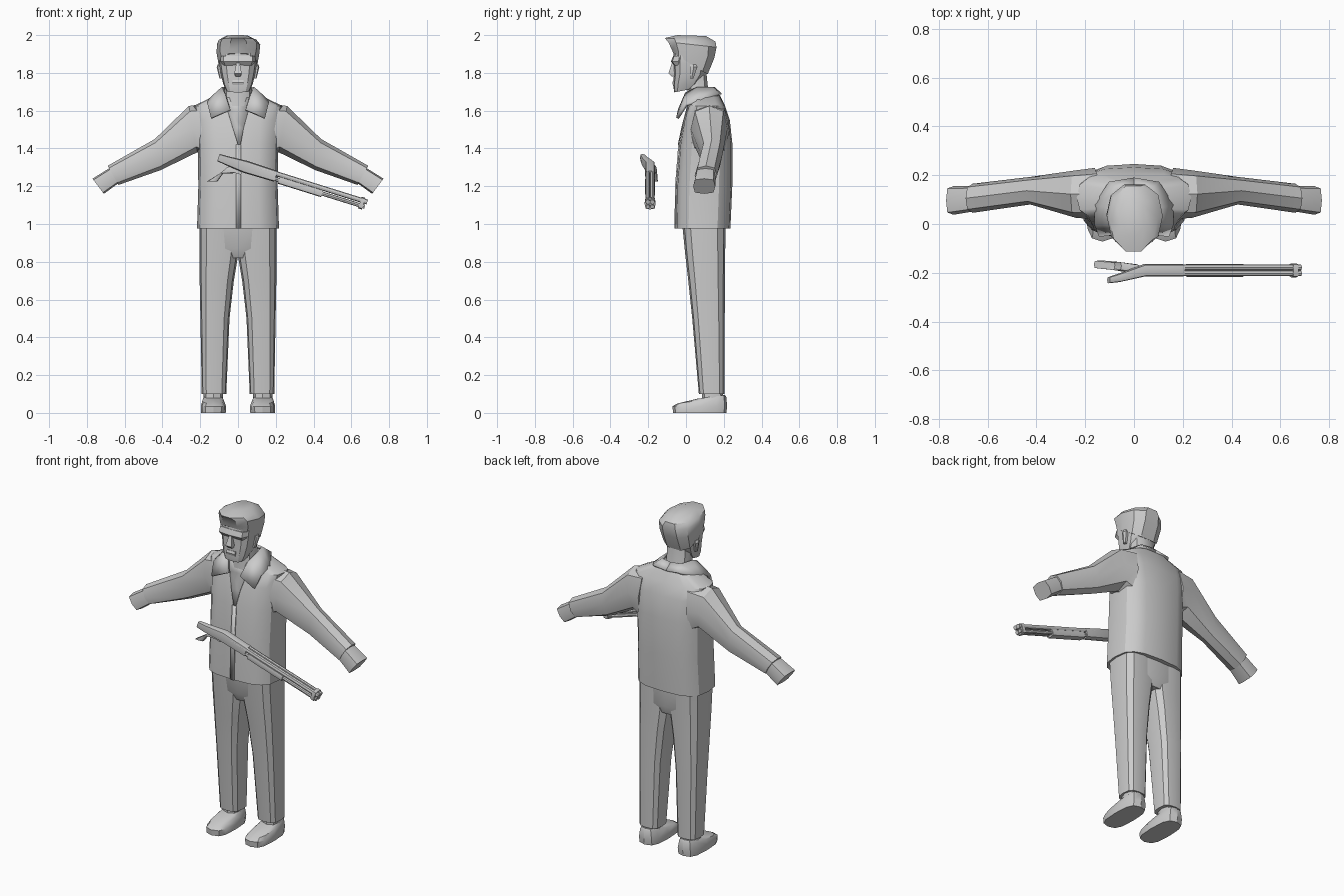
import bpy, bmesh, math
from mathutils import Vector

cube = bpy.data.objects.get("Cube")
if cube:
    bpy.data.objects.remove(cube, do_unlink=True)

mat = bpy.data.materials.new("plain_grey")
mat.use_nodes = True
grey = (0.6, 0.6, 0.6, 1)
mat.diffuse_color = grey
mat.node_tree.nodes["Principled BSDF"].inputs["Base Color"].default_value = grey
made = []


def finish(name, bm):
    bmesh.ops.recalc_face_normals(bm, faces=bm.faces)
    mesh = bpy.data.meshes.new(name)
    bm.to_mesh(mesh)
    bm.free()
    mesh.materials.append(mat)
    ob = bpy.data.objects.new(name, mesh)
    bpy.context.collection.objects.link(ob)
    made.append(ob)
    return ob


def ring(c, u, v, n=8, p=2.6):
    """Rounded section around c, spanned by half axes u and v."""
    c, u, v = Vector(c), Vector(u), Vector(v)
    phase = math.pi / 4 if n == 4 else 0
    pts = []
    for i in range(n):
        a = phase + math.tau * i / n
        k, s = round(math.cos(a), 6), round(math.sin(a), 6)
        pts.append(c + u * math.copysign(abs(k) ** (2 / p), k)
                   + v * math.copysign(abs(s) ** (2 / p), s))
    return pts


def level(z, x0, x1, y0, y1, zb=None, n=8, p=2.6):
    """Section lying flat at z, or sloping from z in front to zb behind."""
    zb = z if zb is None else zb
    return ring(((x0 + x1) / 2, (y0 + y1) / 2, (z + zb) / 2), ((x1 - x0) / 2, 0, 0),
                (0, (y1 - y0) / 2, (zb - z) / 2), n, p)


def loft(name, rings, side=1):
    bm = bmesh.new()
    loops = [[bm.verts.new((q.x * side, q.y, q.z)) for q in r] for r in rings]
    n = len(loops[0])
    for a, b in zip(loops, loops[1:]):
        for i in range(n):
            bm.faces.new((a[i], a[(i + 1) % n], b[(i + 1) % n], b[i]))
    bm.faces.new(loops[0])
    bm.faces.new(loops[-1])
    return finish(name, bm)


def pair(name, rings):
    loft("left_" + name, rings)
    loft("right_" + name, rings, -1)


def strip(name, edge_a, edge_b, thick, side=1):
    """Thin sheet between two edge lines."""
    bm = bmesh.new()
    a, b = ([bm.verts.new((q[0] * side, q[1], q[2])) for q in e] for e in (edge_a, edge_b))
    for i in range(len(a) - 1):
        bm.faces.new((a[i], a[i + 1], b[i + 1], b[i]))
    ob = finish(name, bm)
    mod = ob.modifiers.new("thickness", "SOLIDIFY")
    mod.thickness = thick
    mod.offset = 0


# Jacket body: height, half width, front, back
torso = [(0.975, .217, -.055, .235), (1.2, .21, -.052, .245), (1.42, .213, -.035, .246),
         (1.55, .225, -.012, .232), (1.625, .235, .012, .207), (1.69, .1, .03, .175)]
loft("jacket_body", [level(z, -w, w, f, b, n=16, p=3) for z, w, f, b in torso])

# Sleeves and hands: top point, bottom point, front, back


def limb(rows, n=8, p=2.6):
    return [ring(((a + c) / 2, (f + k) / 2, (b + d) / 2), ((a - c) / 2, 0, (b - d) / 2),
                 (0, (k - f) / 2, 0), n, p) for a, b, c, d, f, k in rows]


pair("sleeve", limb([(.15, 1.64, .17, 1.35, .02, .23), (.26, 1.625, .215, 1.38, .025, .22),
                     (.44, 1.45, .41, 1.285, .08, .193), (.69, 1.308, .632, 1.207, .046, .165)]))
pair("hand", limb([(.66, 1.305, .62, 1.225, .055, .155), (.69, 1.29, .645, 1.207, .05, .155),
                   (.77, 1.24, .71, 1.16, .038, .155)], 8, 4))

# Jacket front: shirt opening and zip placket
strip("shirt_front", [(-.07, .02, 1.67), (-.055, .002, 1.6), (-.028, -.022, 1.51), (0, -.04, 1.42)],
      [(.07, .02, 1.67), (.055, .002, 1.6), (.03, -.022, 1.51), (.014, -.04, 1.42)], .006)
placket = [(z, f) for z, w, f, b in torso[:3]]
strip("zip_placket", [(-.01, f - .002, z) for z, f in placket],
      [(.015, f - .002, z) for z, f in placket], .008)

# Folded collar
inner = [(0, .145, 1.72), (.06, .135, 1.72), (.08, .06, 1.72), (.068, .0, 1.69), (.04, -.035, 1.605)]
outer = [(0, .185, 1.685), (.1, .17, 1.685), (.158, .08, 1.65), (.158, .0, 1.63), (.142, -.045, 1.56)]
for label, s in (("left", 1), ("right", -1)):
    strip(label + "_collar", inner, outer, .016, s)

# Trousers
loft("trouser_seat", [level(z, -w, w, f, b, n=16, p=3.2) for z, w, f, b in
                      [(.82, .13, .02, .19), (.87, .2, -.005, .207), (1.0, .205, -.02, .21)]])
pair("trouser_leg", [level(z, a, b, f, k, n=12, p=3) for z, a, b, f, k in
                     [(.1, .062, .192, .068, .203), (.5, .045, .199, .033, .205),
                      (.7, .022, .203, .012, .206), (.83, 0, .205, -.003, .207),
                      (.98, 0, .205, -.018, .21)]])

# Shoes and socks
pair("shoe", [level(z, a, b, f, k, zb, n=12, p=3) for z, a, b, f, k, zb in
              [(0, .065, .195, -.068, .213, 0), (.035, .063, .197, -.072, .218, .035),
               (.05, .075, .188, -.045, .213, .085), (.075, .085, .178, .06, .205, .095)]])
pair("sock", [level(z, .08, .182, .085, .195) for z in (.05, .14)])

# Neck and head
loft("neck", [level(z, -w, w, f, b, n=10) for z, w, f, b in
              [(1.58, .085, .0, .15), (1.66, .072, .005, .125), (1.8, .07, .01, .11)]])
loft("head", [level(z, -w, w, f, b, zb, 12, 3) for z, w, f, b, zb in
              [(1.697, .062, -.062, .03, 1.715), (1.735, .078, -.068, .07, 1.745),
               (1.79, .09, -.064, .105, 1.79), (1.85, .1, -.066, .12, 1.85),
               (1.92, .105, -.066, .14, 1.92), (1.96, .09, -.05, .13, 1.95)]])
loft("brow", [level(z, -w, w, f, 0, n=8, p=4) for z, w, f in
              [(1.838, .08, -.062), (1.86, .09, -.08), (1.89, .09, -.068)]])
loft("nose", [level(z, -w, w, f, -.04, n=4, p=6) for z, w, f in
              [(1.782, .016, -.078), (1.798, .022, -.096), (1.855, .009, -.076)]])
loft("lips", [level(z, -.032, .032, f, -.04, n=4, p=8) for z, f in
              [(1.735, -.07), (1.748, -.074), (1.762, -.068)]])
pair("ear", [level(z, .08, x, .02, b, n=6) for z, x, b in
             [(1.77, .098, .04), (1.83, .113, .062), (1.845, .108, .055)]])

# Swept hair with raised front
loft("hair", [level(z, x - w, x + w, f, b, zb, 10, p) for z, x, w, f, b, zb, p in
              [(1.905, 0, .103, -.07, .118, 1.79, 2.8), (1.925, 0, .113, -.08, .155, 1.88, 2.6),
               (1.965, .003, .115, -.1, .167, 1.935, 2.4), (1.985, -.002, .1, -.12, .163, 1.965, 2),
               (2.0, -.005, .055, -.05, .11, 1.995, 2)]])

# Long gun floating across the front, built along its sloping axis
axis = Vector((1, 0, -.312)).normalized()
up = Vector((-axis.z, 0, axis.x))


def gun_ring(x, lift, y, ru, rv, n=8, p=2.4):
    c = Vector((x, -.19 + y, 1.315 - .312 * x)) + up * lift
    return ring(c, up * ru, (0, rv, 0), n, p)


def gun_bar(name, x0, x1, *shape):
    loft(name, [gun_ring(x0, *shape), gun_ring(x1, *shape)])


for label, y in (("front", -.012), ("rear", .012)):
    gun_bar(label + "_barrel", .1, .68, .014, y, .013, .012)
    gun_bar(label + "_lower_tube", .1, .675, -.014, y, .011, .011)
gun_bar("muzzle_band", .645, .665, 0, 0, .032, .029, 8, 4)
gun_bar("fore_grip", .22, .45, -.014, 0, .02, .027, 8, 4)
gun_bar("trigger_guard", -.03, .03, -.036, 0, .012, .006, 4, 10)
loft("receiver", [gun_ring(x, l, y, u, v, 8, 4) for x, l, y, u, v in
                  [(-.105, .004, -.04, .02, .013), (-.06, .002, -.03, .024, .018),
                   (.04, 0, 0, .033, .026), (.2, 0, 0, .03, .026)]])
loft("stock_grip", [ring(c, u, (0, t, 0), 8, 4) for c, u, t in
                    [((.01, -.185, 1.295), (.012, 0, .025), .02),
                     ((-.075, -.172, 1.285), (.024, 0, .02), .018),
                     ((-.137, -.166, 1.225), (.028, 0, -.0), .017)]])

# Smooth broad curves while keeping creases
for ob in bpy.context.selected_objects:
    ob.select_set(False)
for ob in made:
    ob.select_set(True)
bpy.context.view_layer.objects.active = made[0]
bpy.ops.object.shade_smooth_by_angle(angle=math.radians(32))
